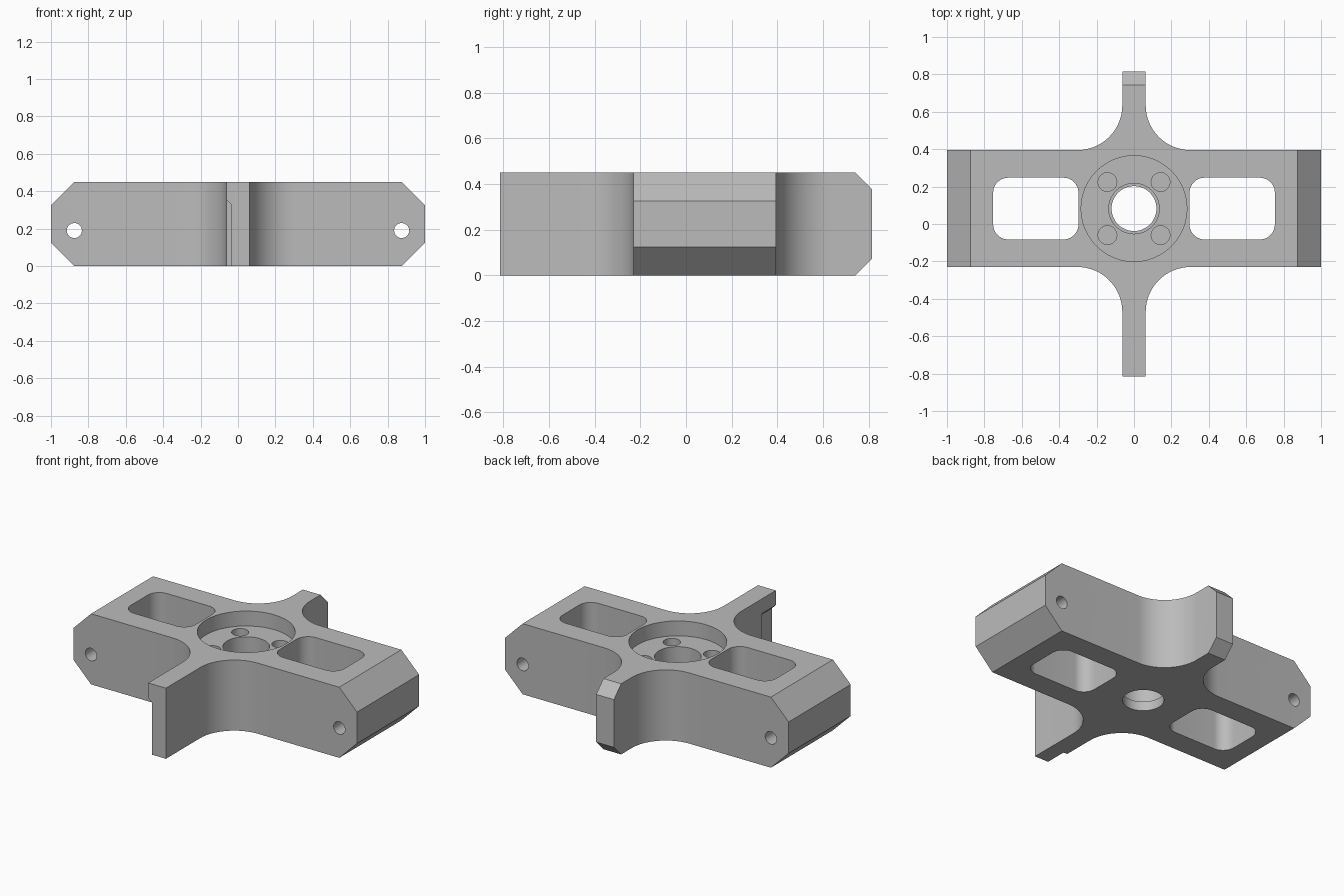
import bpy
import bmesh
from math import sin, cos, pi
from mathutils import Vector

if "Cube" in bpy.data.objects:
    bpy.data.objects.remove(bpy.data.objects["Cube"])

END = 1.0                      # half length of the block
FRONT, BACK = -0.23, 0.395     # block depth
TIP = 0.815                    # reach of both fins
HEIGHT = 0.45
FIN = 0.0625                   # half thickness of the fins
FILLET = 0.24
MID = (FRONT + BACK) / 2       # y of the bore centre

metal = bpy.data.materials.new("machined grey")
metal.use_nodes = True
grey = (0.5, 0.5, 0.5, 1)
metal.diffuse_color = grey
metal.node_tree.nodes["Principled BSDF"].inputs["Base Color"].default_value = grey


def arc(cx, cy, r, start, end, steps=16):
    """Points along an arc, angles in quarter turns."""
    angles = [(start + (end - start) * i / steps) * pi / 2 for i in range(steps + 1)]
    return [(cx + r * cos(a), cy + r * sin(a)) for a in angles]


def prism(name, outline, low, high, axis="z"):
    """Extrude an outline along an axis: z uses (x, y), y uses (x, z), x uses (y, z)."""
    place = {"z": lambda a, b, h: (a, b, h),
             "y": lambda a, b, h: (a, h, b),
             "x": lambda a, b, h: (h, a, b)}[axis]
    bm = bmesh.new()
    face = bm.faces.new([bm.verts.new(place(a, b, low)) for a, b in outline])
    moved = bmesh.ops.extrude_face_region(bm, geom=[face])["geom"]
    shift = Vector(place(0, 0, high - low))
    bmesh.ops.translate(bm, vec=shift, verts=[v for v in moved if isinstance(v, bmesh.types.BMVert)])
    bmesh.ops.recalc_face_normals(bm, faces=bm.faces)
    mesh = bpy.data.meshes.new(name)
    bm.to_mesh(mesh)
    bm.free()
    mesh.materials.append(metal)
    obj = bpy.data.objects.new(name, mesh)
    bpy.context.collection.objects.link(obj)
    return obj


def combine(target, cutter, operation="DIFFERENCE"):
    """Apply a boolean and discard the cutter."""
    mod = target.modifiers.new("cut", "BOOLEAN")
    mod.operation = operation
    mod.solver = "EXACT"
    mod.object = cutter
    bpy.context.view_layer.update()
    graph = bpy.context.evaluated_depsgraph_get()
    result = bpy.data.meshes.new_from_object(target.evaluated_get(graph))
    target.modifiers.clear()
    target.data = result
    bpy.data.objects.remove(cutter)


def drill(target, x, y, r, low, high, axis="z"):
    combine(target, prism("drill", arc(x, y, r, 0, 4, 48)[:-1], low, high, axis), "DIFFERENCE")


# Plan outline: block with a filleted fin at the front and the back
corner = FIN + FILLET
right = [(FIN, -TIP)]
right += arc(corner, FRONT - FILLET, FILLET, 2, 1)
right += [(END + 0.1, FRONT), (END + 0.1, BACK)]
right += arc(corner, BACK + FILLET, FILLET, 3, 2)
right += [(FIN, TIP + 0.1)]
plan = right + [(-x, y) for x, y in reversed(right)]
body = prism("bracket_body", plan, -0.1, HEIGHT + 0.1)

# Chamfered block ends
bevel = 0.125
half = [(END - bevel, 0), (END, bevel), (END, HEIGHT - bevel), (END - bevel, HEIGHT)]
ends = half + [(-x, z) for x, z in reversed(half)]
combine(body, prism("end_profile", ends, -1.2, 1.2, "y"), "INTERSECT")

# Chamfered tip of the back fin
bevel = 0.073
slope = TIP - bevel - 0.1
side = [(-1, -0.1), (slope, -0.1), (TIP, bevel), (TIP, HEIGHT - bevel),
        (slope, HEIGHT + 0.1), (-1, HEIGHT + 0.1)]
combine(body, prism("side_profile", side, -1.2, 1.2, "x"), "INTERSECT")

# Relief notch on one side of the front fin
notch = [(-0.2, -0.1), (-0.036, -0.1), (-0.036, 0.33), (-0.2, 0.494)]
combine(body, prism("notch", notch, -1, -TIP + 0.14, "y"))

# Rounded windows and cross holes on both sides
radius = 0.08
for s in (-1, 1):
    window = []
    for quarter, (dx, dy) in enumerate([(1, 1), (-1, 1), (-1, -1), (1, -1)]):
        cx = s * 0.525 + dx * (0.228 - radius)
        cy = MID + dy * (0.165 - radius)
        window += arc(cx, cy, radius, quarter, quarter + 1, 10)
    combine(body, prism("window", window, -0.2, 0.7))
    drill(body, s * 0.875, 0.19, 0.04, -0.5, 0.6, "y")

# Central recess, stepped bore and four blind screw holes
floor = HEIGHT - 0.095
drill(body, 0, MID, 0.283, floor, 0.7)
drill(body, 0, MID, 0.135, 0.06, 0.6)
drill(body, 0, MID, 0.12, -0.2, 0.2)
for sx in (-1, 1):
    for sy in (-1, 1):
        drill(body, sx * 0.142, MID + sy * 0.142, 0.05, floor - 0.15, 0.6)

# Smooth curved walls, crisp edges
bpy.ops.object.select_all(action="DESELECT")
body.select_set(True)
bpy.context.view_layer.objects.active = body
bpy.ops.object.shade_smooth_by_angle(angle=pi / 8)
